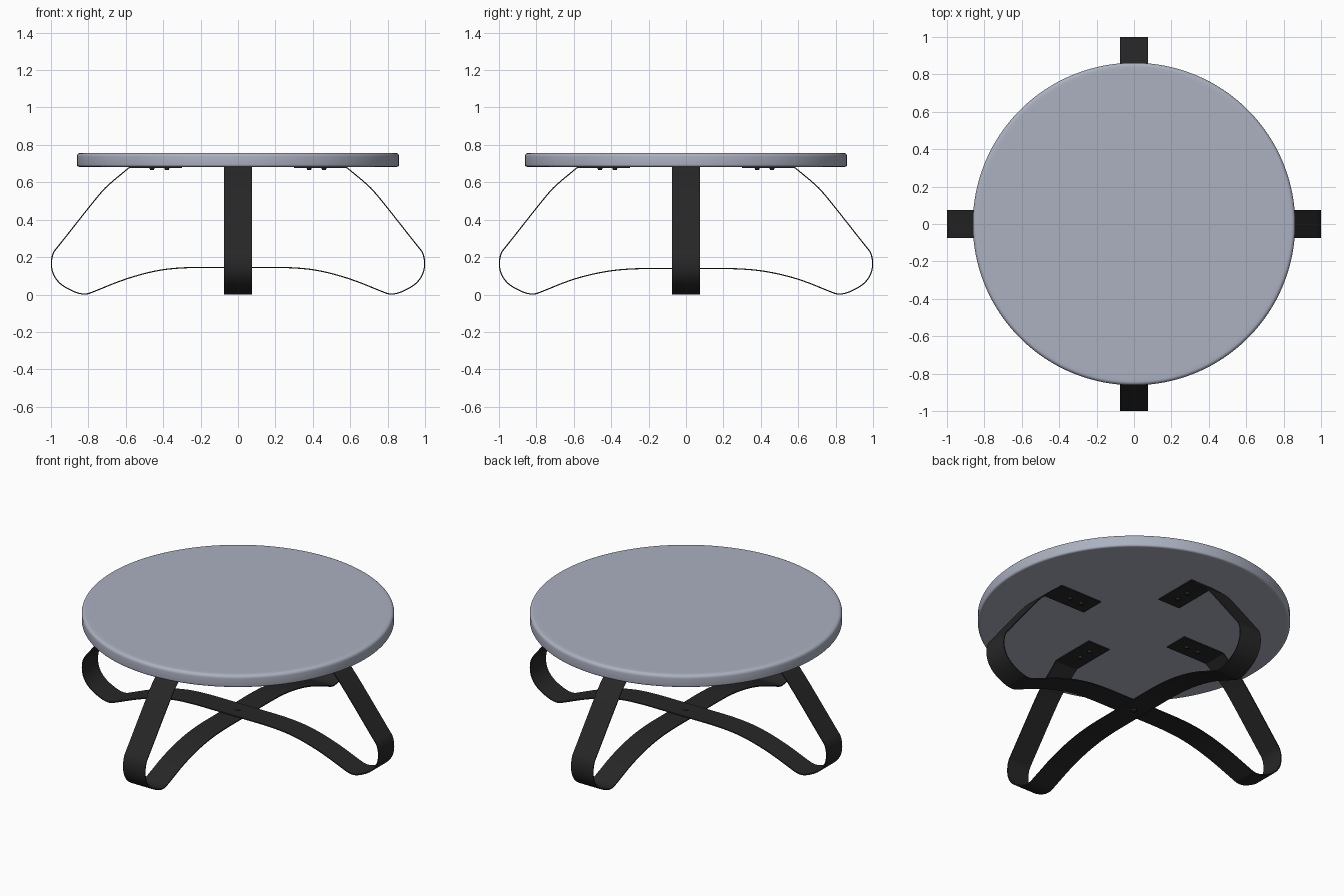
import bpy
import bmesh
from math import pi, sin, cos, radians
from mathutils import Vector, Matrix

cube = bpy.data.objects.get("Cube")
if cube:
    bpy.data.objects.remove(cube, do_unlink=True)


def material(name, rgb):
    mat = bpy.data.materials.new(name)
    mat.use_nodes = True
    mat.diffuse_color = (*rgb, 1)
    mat.node_tree.nodes["Principled BSDF"].inputs["Base Color"].default_value = (*rgb, 1)
    return mat


GREY = material("blue grey top", (0.41, 0.44, 0.53))
BLACK = material("black metal", (0.02, 0.02, 0.02))


def finish(name, bm, mat, angle=35):
    bmesh.ops.recalc_face_normals(bm, faces=bm.faces)
    mesh = bpy.data.meshes.new(name)
    bm.to_mesh(mesh)
    bm.free()
    mesh.materials.append(mat)
    obj = bpy.data.objects.new(name, mesh)
    bpy.context.collection.objects.link(obj)
    bpy.ops.object.select_all(action="DESELECT")
    obj.select_set(True)
    bpy.context.view_layer.objects.active = obj
    bpy.ops.object.shade_smooth_by_angle(angle=radians(angle))
    return obj


def tabletop(radius, low, high, round_top, round_low, steps=5):
    """Disc with rounded rims, turned from a profile."""
    profile = [(0, low), (radius - 2 * round_low, low)]
    for r, z, start in ((round_low, low + round_low, -pi / 2), (round_top, high - round_top, 0)):
        for i in range(steps + 1):
            a = start + pi / 2 * i / steps
            profile.append((radius - r + r * cos(a), z + r * sin(a)))
    profile += [(radius - 2 * round_top, high), (0, high)]
    bm = bmesh.new()
    verts = [bm.verts.new((x, 0, z)) for x, z in profile]
    edges = [bm.edges.new(pair) for pair in zip(verts, verts[1:])]
    bmesh.ops.spin(bm, geom=verts + edges, cent=(0, 0, 0), axis=(0, 0, 1), angle=2 * pi, steps=128)
    bmesh.ops.remove_doubles(bm, verts=bm.verts, dist=0.0001)
    finish("tabletop", bm, GREY)


def smooth_path(points, rounds=3):
    """Round the path by cutting its corners, keeping both ends."""
    for _ in range(rounds):
        cut = [points[0]]
        for a, b in zip(points, points[1:]):
            cut += [a.lerp(b, 0.25), a.lerp(b, 0.75)]
        points = cut + [points[-1]]
    return points


def strap(name, crossing, turn, width=0.148, thick=0.006):
    """One bent flat bar forming two opposite legs."""
    half = [(0.30, 0.680), (0.570, 0.680), (0.582, 0.679), (0.592, 0.670), (0.68, 0.598),
            (0.735, 0.545), (0.955, 0.265), (0.996, 0.215), (0.999, 0.125),
            (0.955, 0.055), (0.865, 0.008), (0.81, 0.000), (0.765, 0.018),
            (0.60, 0.085), (0.43, crossing - 0.014), (0.28, crossing), (0.10, crossing)]
    right = [Vector(p) for p in half]
    path = smooth_path(right + [Vector((-p.x, p.y)) for p in reversed(right)])
    bm = bmesh.new()
    rings = []
    for i, p in enumerate(path):
        along = (path[min(i + 1, len(path) - 1)] - path[max(i - 1, 0)]).normalized()
        off = Vector((-along.y, along.x)) * thick / 2
        rings.append([bm.verts.new((p.x + s * off.x, y, p.y + s * off.y))
                      for s, y in ((1, -width / 2), (1, width / 2), (-1, width / 2), (-1, -width / 2))])
    for a, b in zip(rings, rings[1:]):
        for k in range(4):
            n = (k + 1) % 4
            bm.faces.new((a[k], a[n], b[n], b[k]))
    bm.faces.new(rings[0])
    bm.faces.new(rings[-1])
    bmesh.ops.rotate(bm, verts=bm.verts, cent=(0, 0, 0), matrix=Matrix.Rotation(turn, 3, "Z"))
    finish(name, bm, BLACK)


def bolt(name, x, y, low, high, radius, sides=16):
    bm = bmesh.new()
    bmesh.ops.create_cone(bm, cap_ends=True, segments=sides, radius1=radius * 0.75,
                          radius2=radius, depth=high - low)
    bmesh.ops.translate(bm, verts=bm.verts, vec=(x, y, (low + high) / 2))
    finish(name, bm, BLACK)


tabletop(0.862, 0.683, 0.757, 0.02, 0.012)
strap("side_leg_strap", 0.145, 0)
strap("front_back_leg_strap", 0.139, pi / 2)

# Bolts through the mounting ends of the straps
for k, side in enumerate(("left", "back", "right", "front")):
    for pos, dist in (("inner", 0.38), ("outer", 0.46)):
        a = k * pi / 2
        bolt(f"{side}_{pos}_bolt", dist * cos(a), dist * sin(a), 0.665, 0.679, 0.014)

# Bolt and nut joining the straps where they cross
bolt("crossing_bolt", 0, 0, 0.138, 0.151, 0.014)
bolt("crossing_nut", 0, 0, 0.124, 0.138, 0.02, 6)
